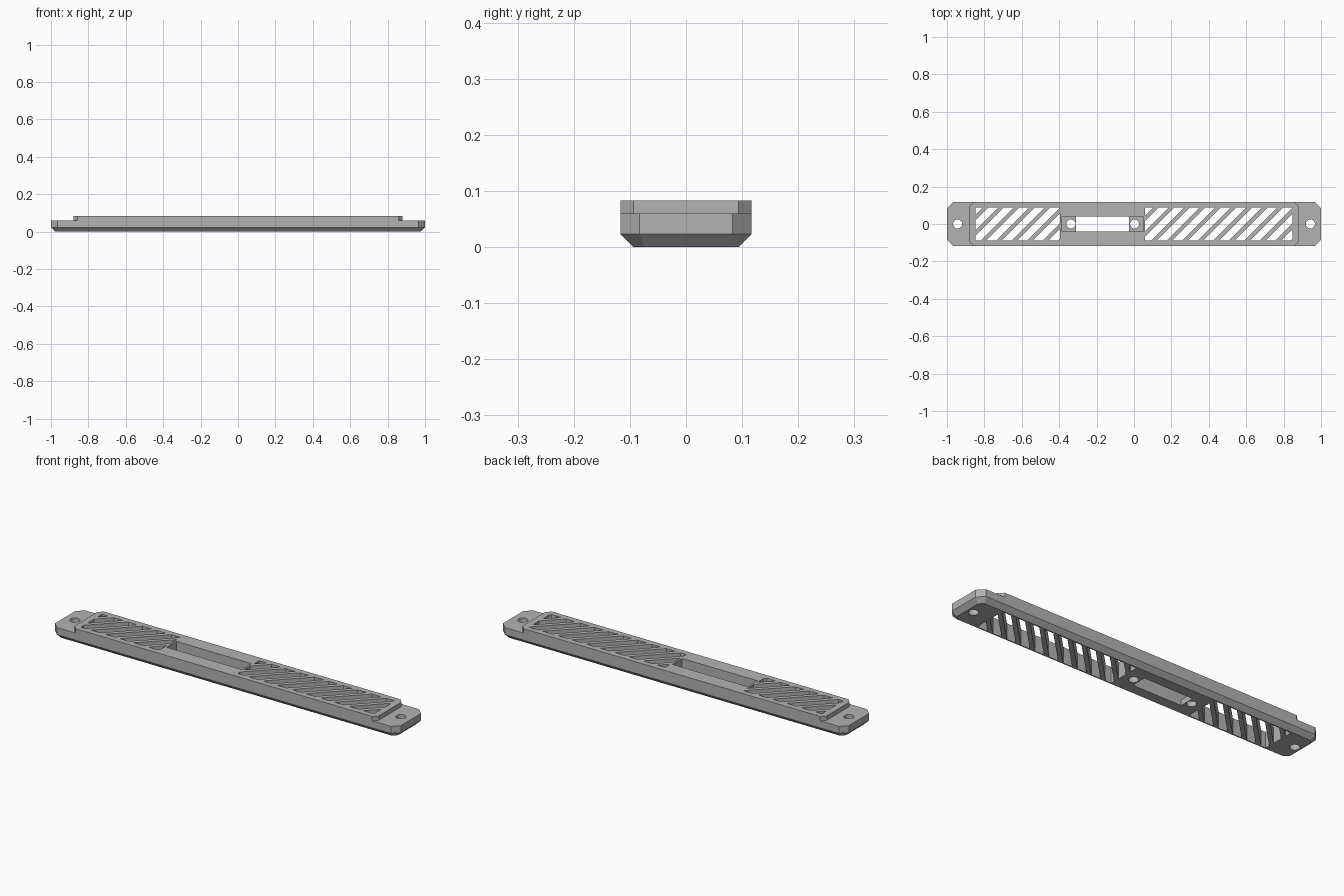
import bpy, bmesh, math
from mathutils import Vector

if "Cube" in bpy.data.objects:
    bpy.data.objects.remove(bpy.data.objects["Cube"], do_unlink=True)

HALF_X, HALF_Y, HEIGHT = 1.0, 0.117, 0.083
CHAMFER, LEDGE_Z, CORNER = 0.023, 0.06, 0.034
LOW, HIGH = -0.05, 0.15          # cutter overshoot

grey = bpy.data.materials.new("plain grey")
grey.use_nodes = True
grey.diffuse_color = (0.45, 0.45, 0.45, 1)
grey.node_tree.nodes["Principled BSDF"].inputs["Base Color"].default_value = (0.45, 0.45, 0.45, 1)


def make_object(name, bm):
    bmesh.ops.recalc_face_normals(bm, faces=bm.faces)
    mesh = bpy.data.meshes.new(name)
    bm.to_mesh(mesh)
    bm.free()
    mesh.materials.append(grey)
    obj = bpy.data.objects.new(name, mesh)
    bpy.context.collection.objects.link(obj)
    return obj


def extrude_face(bm, face, z0, z1):
    for v in face.verts:
        v.co.z = z0
    new = bmesh.ops.extrude_face_region(bm, geom=[face], use_keep_orig=True)
    for v in new["geom"]:
        if isinstance(v, bmesh.types.BMVert):
            v.co.z = z1


def prism(bm, points, z0, z1):
    face = bm.faces.new([bm.verts.new((x, y, z0)) for x, y in points])
    extrude_face(bm, face, z0, z1)


def rect(x0, x1, y):
    return [(x0, -y), (x1, -y), (x1, y), (x0, y)]


def circle(x, r, n=32):
    return [(x + r * math.cos(math.tau * i / n), r * math.sin(math.tau * i / n)) for i in range(n)]


def clip(points, normal, limit):
    """Keep the part of a convex polygon where point . normal <= limit."""
    out = []
    for a, b in zip(points, points[1:] + points[:1]):
        a, b = Vector(a), Vector(b)
        da, db = a.dot(normal) - limit, b.dot(normal) - limit
        if da <= 0:
            out.append(a)
        if da * db < 0:
            out.append(a.lerp(b, da / (da - db)))
    return out


def octagon(inset):
    x, y = HALF_X - inset, HALF_Y - inset
    c = CORNER - inset * (2 - math.sqrt(2))
    quarter = [(x, y - c), (x - c, y)]
    half = quarter + [(-px, py) for px, py in reversed(quarter)]
    return half + [(-px, -py) for px, py in half]


# Body: octagonal bar with a bevelled underside
bm = bmesh.new()
rings = [[bm.verts.new((x, y, z)) for x, y in octagon(inset)]
         for inset, z in ((CHAMFER, 0), (0, CHAMFER), (0, HEIGHT))]
for low, high in zip(rings, rings[1:]):
    for i in range(8):
        j = (i + 1) % 8
        bm.faces.new((low[i], low[j], high[j], high[i]))
bm.faces.new(rings[0])
bm.faces.new(rings[-1])
body = make_object("vented_mounting_bar", bm)

# Main cuts: end ledges, end screw holes, centre pocket, slanted vents
bm = bmesh.new()
for side in (-1, 1):
    ledge = [(0.88, -0.094), (0.847, -0.127), (1.1, -0.127),
             (1.1, 0.127), (0.847, 0.127), (0.88, 0.094)]
    prism(bm, [(side * x, y) for x, y in ledge], LEDGE_Z, HIGH)
    prism(bm, circle(side * 0.943, 0.024), LOW, LEDGE_Z + 0.0)
prism(bm, rect(-0.385, 0.05, 0.04), 0.03, HIGH)

PITCH, SLOT, VENT_Y = 0.0829, 0.052, 0.088
across = Vector((1, -1))
for x0, x1 in ((-0.847, -0.395), (0.06, 0.847)):
    for k in range(-12, 20):
        right = -0.395 + k * PITCH - VENT_Y     # right edge of the slot
        poly = clip(rect(x0, x1, VENT_Y), across, right)
        if len(poly) > 2:
            poly = clip(poly, -across, SLOT - right)
        if len(poly) > 2:
            spread = max(p.x for p in map(Vector, poly)) - min(p.x for p in map(Vector, poly))
            if spread > 0.006:
                prism(bm, [tuple(p) for p in poly], LOW, HIGH)
main_cutter = make_object("main_cutter", bm)

# Through cuts in the pocket floor and the end holes
bm = bmesh.new()
prism(bm, rect(-0.31, -0.027, 0.04), LOW, 0.05)
for x in (-0.337, 0.003):
    prism(bm, circle(x, 0.024), LOW, 0.05)
for x in (-0.943, 0.943):
    prism(bm, circle(x, 0.024), LOW, HIGH)
hole_cutter = make_object("hole_cutter", bm)

bpy.context.view_layer.objects.active = body
for cutter in (main_cutter, hole_cutter):
    cutter.hide_render = True
    mod = body.modifiers.new(cutter.name, "BOOLEAN")
    mod.operation, mod.solver, mod.object = "DIFFERENCE", "EXACT", cutter
    bpy.ops.object.modifier_apply(modifier=mod.name)
    bpy.data.objects.remove(cutter, do_unlink=True)

# Smooth the round holes, keep every edge crisp
bpy.ops.object.select_all(action="DESELECT")
body.select_set(True)
bpy.ops.object.shade_smooth_by_angle(angle=math.radians(20))
